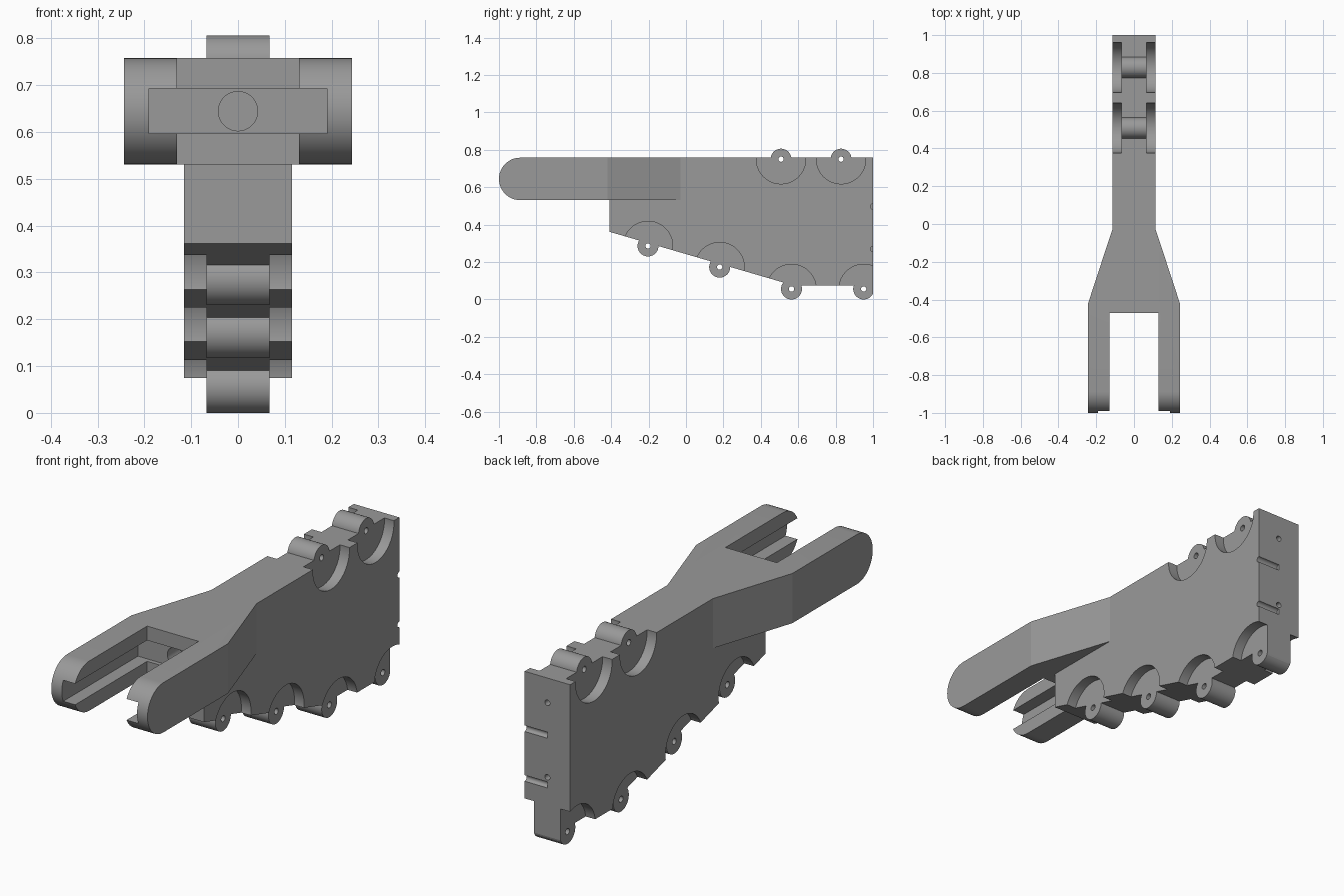
import bpy, bmesh, math

if "Cube" in bpy.data.objects:
    bpy.data.objects.remove(bpy.data.objects["Cube"])

GREY = bpy.data.materials.new("plain grey")
GREY.diffuse_color = (0.32, 0.32, 0.32, 1)
GREY.use_nodes = True
GREY.node_tree.nodes["Principled BSDF"].inputs["Base Color"].default_value = GREY.diffuse_color

TOP, FORK_LOW = 0.758, 0.531
MID, FORK_R = (TOP + FORK_LOW) / 2, (TOP - FORK_LOW) / 2
HALF_BODY, HALF_LUG = 0.115, 0.067
LUG_R, RECESS_R, PIN_R = 0.056, 0.132, 0.014
PIVOTS = [(0.508, 0.750), (0.829, 0.750), (-0.203, 0.286),
          (0.180, 0.173), (0.564, 0.056), (0.950, 0.056)]


def prism(name, pts, axis, lo, hi):
    """Extrude a 2D outline along axis: x uses (y,z), y uses (x,z), z uses (x,y)."""
    place = {"x": lambda a, b, t: (t, a, b),
             "y": lambda a, b, t: (a, t, b),
             "z": lambda a, b, t: (a, b, t)}[axis]
    bm = bmesh.new()
    low = [bm.verts.new(place(a, b, lo)) for a, b in pts]
    high = [bm.verts.new(place(a, b, hi)) for a, b in pts]
    bm.faces.new(low)
    bm.faces.new(high)
    for i in range(len(pts)):
        j = (i + 1) % len(pts)
        bm.faces.new((low[i], low[j], high[j], high[i]))
    bmesh.ops.recalc_face_normals(bm, faces=bm.faces)
    mesh = bpy.data.meshes.new(name)
    bm.to_mesh(mesh)
    bm.free()
    mesh.materials.append(GREY)
    ob = bpy.data.objects.new(name, mesh)
    bpy.context.collection.objects.link(ob)
    return ob


def circle(a, b, r, n=40):
    return [(a + r * math.cos(2 * math.pi * (i + 0.5) / n),
             b + r * math.sin(2 * math.pi * (i + 0.5) / n)) for i in range(n)]


def rect(a0, a1, b0, b1):
    return [(a0, b0), (a1, b0), (a1, b1), (a0, b1)]


def combine(target, tool, operation):
    """Apply a boolean and remove the tool."""
    mod = target.modifiers.new("combine", "BOOLEAN")
    mod.operation, mod.solver, mod.object = operation, "EXACT", tool
    bpy.context.view_layer.objects.active = target
    bpy.ops.object.modifier_apply(modifier=mod.name)
    bpy.data.objects.remove(tool)


# Main plate with its sloping underside
body = prism("forked_bracket", [(-0.41, TOP), (-0.41, 0.362), (0.575, 0.075),
                                (1, 0.075), (1, TOP)], "x", -HALF_BODY, HALF_BODY)

# Fork: tapered plan trimmed by a round-nosed side profile
plan = [(0.243, -1.1), (0.243, -0.42), (HALF_BODY, -0.03)]
fork = prism("fork", plan + [(-x, y) for x, y in reversed(plan)], "z", 0.4, 0.9)
nose = [(-1 + FORK_R - FORK_R * math.sin(t), MID + FORK_R * math.cos(t))
        for t in (math.pi * i / 24 for i in range(25))]
side = prism("nose", nose + [(0.1, FORK_LOW), (0.1, TOP)], "x", -0.4, 0.4)
combine(fork, side, "INTERSECT")
combine(body, fork, "UNION")

# Round recesses on both sides of every lug
for y, z in PIVOTS:
    for lo, hi in ((HALF_LUG, 0.15), (-0.15, -HALF_LUG)):
        combine(body, prism("recess", circle(y, z, RECESS_R, 64), "x", lo, hi), "DIFFERENCE")

# Lugs, trimmed flush with the back face, and their pin holes
for y, z in PIVOTS:
    outline = [(min(a, 1.0), b) for a, b in circle(y, z, LUG_R)]
    combine(body, prism("lug", outline, "x", -HALF_LUG, HALF_LUG), "UNION")
for y, z in PIVOTS:
    combine(body, prism("pin_hole", circle(y, z, PIN_R, 28), "x", -0.2, 0.2), "DIFFERENCE")

# Slot between the fork arms, side channels and blind bore
cuts = [prism("slot", rect(-0.13, 0.13, 0.4, 0.9), "y", -1.1, -0.47),
        prism("channel", rect(-0.19, 0.19, 0.597, 0.693), "y", -1.1, -0.45),
        prism("bore", circle(0, MID, 0.042), "y", -0.5, -0.3)]

# Small holes and half-width grooves in the back face
for z in (0.645, 0.305):
    cuts.append(prism("back_hole", circle(0, z, 0.013, 28), "y", 0.9, 1.1))
for z in (0.497, 0.27):
    cuts.append(prism("back_groove", circle(1, z, 0.014, 28), "x", 0, 0.2))
for tool in cuts:
    combine(body, tool, "DIFFERENCE")

# Smooth the curves, keep the edges sharp
bpy.ops.object.select_all(action="DESELECT")
body.select_set(True)
bpy.context.view_layer.objects.active = body
bpy.ops.object.shade_smooth_by_angle(angle=math.radians(15))
